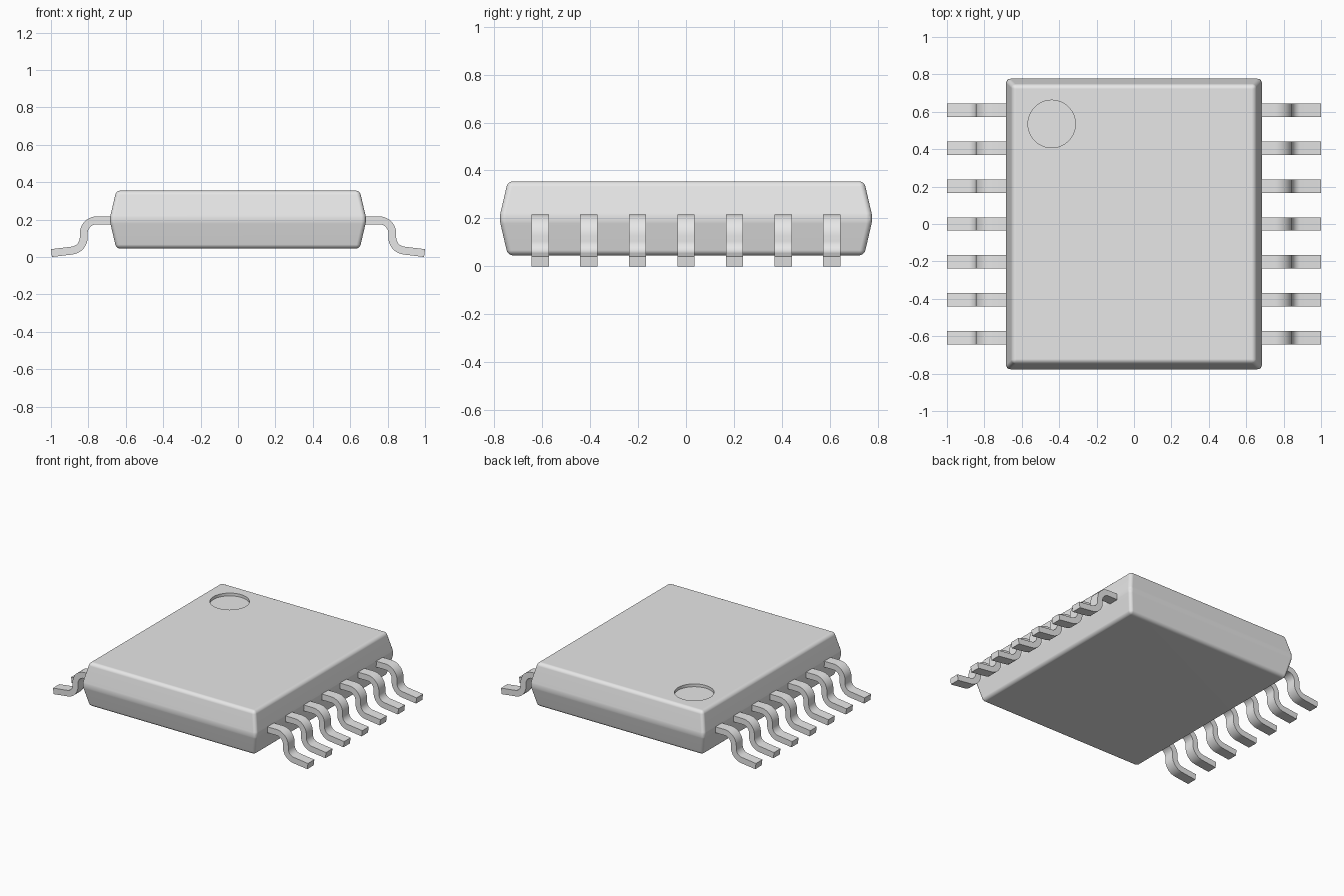
import bpy, bmesh, math
from mathutils import Vector

default = bpy.data.objects.get("Cube")
if default:
    bpy.data.objects.remove(default)

grey = bpy.data.materials.new("plain grey")
grey.use_nodes = True
grey.diffuse_color = (0.8, 0.8, 0.8, 1)
grey.node_tree.nodes["Principled BSDF"].inputs["Base Color"].default_value = (0.8, 0.8, 0.8, 1)


def make_object(name, bm):
    bmesh.ops.recalc_face_normals(bm, faces=bm.faces)
    mesh = bpy.data.meshes.new(name)
    bm.to_mesh(mesh)
    bm.free()
    mesh.materials.append(grey)
    obj = bpy.data.objects.new(name, mesh)
    bpy.context.collection.objects.link(obj)
    return obj


def activate(obj):
    bpy.ops.object.select_all(action='DESELECT')
    obj.select_set(True)
    bpy.context.view_layer.objects.active = obj


# Package body: three stacked rectangles, widest at mid height, rounded edges
HALF_X, HALF_Y, TAPER = 0.687, 0.78, 0.036
BOTTOM, MIDDLE, TOP = 0.045, 0.2, 0.355
bm = bmesh.new()
rings = []
for z, inset in ((BOTTOM, TAPER), (MIDDLE, 0), (TOP, TAPER)):
    x, y = HALF_X - inset, HALF_Y - inset
    rings.append([bm.verts.new((sx * x, sy * y, z))
                  for sx, sy in ((-1, -1), (1, -1), (1, 1), (-1, 1))])
bm.faces.new(rings[0])
bm.faces.new(rings[2])
for low, high in zip(rings, rings[1:]):
    for i in range(4):
        j = (i + 1) % 4
        bm.faces.new((low[i], low[j], high[j], high[i]))
bmesh.ops.recalc_face_normals(bm, faces=bm.faces)
bmesh.ops.bevel(bm, geom=bm.edges[:], offset=0.022, segments=4,
                profile=0.5, affect='EDGES')
body = make_object("package_body", bm)

# Round orientation dimple sunk into the top
bpy.ops.mesh.primitive_cylinder_add(vertices=64, radius=0.127, depth=0.1,
                                    location=(-0.44, 0.535, TOP + 0.03))
cutter = bpy.context.object
cutter.name = "dimple_cutter"
cutter.hide_render = True
cutter.data.materials.append(grey)
cut = body.modifiers.new("dimple", 'BOOLEAN')
cut.operation = 'DIFFERENCE'
cut.solver = 'EXACT'
cut.object = cutter
activate(body)
bpy.ops.object.modifier_apply(modifier=cut.name)
bpy.data.objects.remove(cutter)
bpy.ops.object.shade_smooth_by_angle(angle=math.radians(30))
weighted = body.modifiers.new("flat_face_normals", 'WEIGHTED_NORMAL')
weighted.keep_sharp = True

# Lead centreline: shoulder, downward bend, outward bend, gently sloping foot
THICK, WIDTH, RADIUS, STEPS = 0.042, 0.072, 0.07, 10
SLOPE = math.radians(7)
path = [(Vector((0.66, 0.196)), Vector((0, 1)))]
for i in range(STEPS + 1):
    a = math.pi / 2 * (1 - i / STEPS)
    n = Vector((math.cos(a), math.sin(a)))
    path.append((Vector((0.755, 0.126)) + n * RADIUS, n))
for i in range(STEPS + 1):
    a = math.pi + (math.pi / 2 - SLOPE) * i / STEPS
    n = Vector((math.cos(a), math.sin(a)))
    path.append((Vector((0.895, 0.104)) + n * RADIUS, -n))
end, normal = path[-1]
run = 0.9975 - end.x
path.append((end + Vector((run, -run * math.tan(SLOPE))), normal))


def make_lead(name, side, y):
    bm = bmesh.new()
    sections = []
    for p, n in path:
        section = []
        for dy, dn in ((-1, -1), (1, -1), (1, 1), (-1, 1)):
            q = p + n * dn * THICK / 2
            section.append(bm.verts.new((side * q.x, y + dy * WIDTH / 2, q.y)))
        sections.append(section)
    for a, b in zip(sections, sections[1:]):
        for i in range(4):
            j = (i + 1) % 4
            bm.faces.new((a[i], a[j], b[j], b[i]))
    bm.faces.new(sections[0])
    bm.faces.new(sections[-1])
    lead = make_object(name, bm)
    activate(lead)
    bpy.ops.object.shade_smooth_by_angle(angle=math.radians(30))


# Seven leads along each long side
for label, side in (("left", 1), ("right", -1)):
    for k in range(7):
        make_lead(f"{label}_lead_{k + 1}", side, (k - 3) * 0.203)
